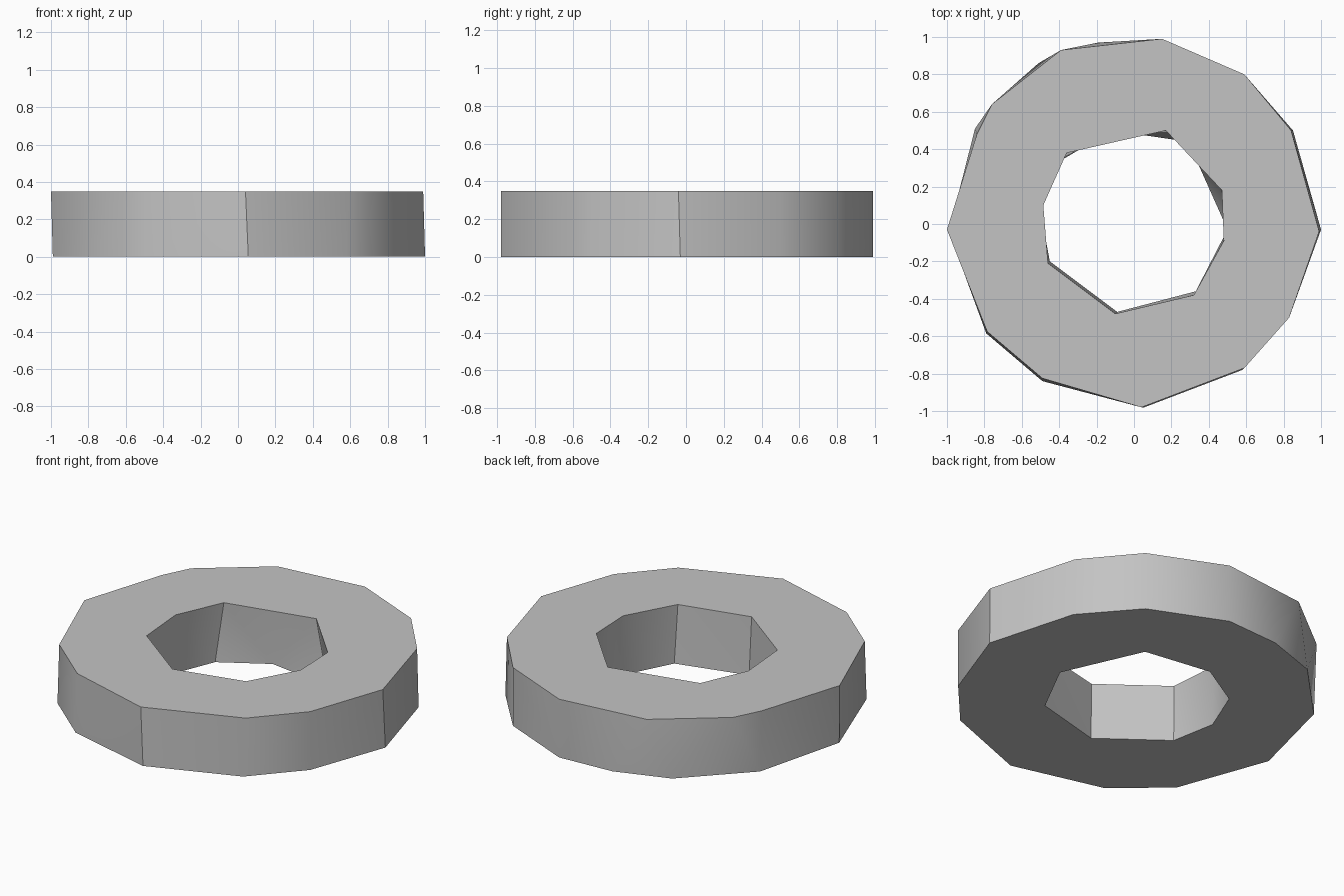
import bpy
import bmesh
import math

default_cube = bpy.data.objects.get("Cube")
if default_cube:
    bpy.data.objects.remove(default_cube, do_unlink=True)

HEIGHT = 0.35

# Hand-hewn outlines of the ring: outer rim and hole, upper and lower
outer_top = [(.15, .99), (.59, .8), (.84, .5), (.99, -.04), (.83, -.5),
             (.59, -.77), (.04, -.98), (-.49, -.825), (-.785, -.575),
             (-1, -.03), (-.84, .48), (-.76, .64), (-.39, .93)]
outer_bottom = [(.15, .99), (.59, .8), (.85, .5), (1, -.03), (.83, -.5),
                (.58, -.78), (.055, -.98), (-.49, -.84), (-.79, -.585),
                (-.99, -.04), (-.85, .51), (-.51, .86), (-.19, .97)]
hole_top = [(.17, .5), (.47, .18), (.48, -.09), (.32, -.38),
            (-.1, -.48), (-.46, -.21), (-.485, .1), (-.36, .38)]
hole_bottom = [(-.12, .5), (.29, .44), (.5, -.03), (.33, -.36),
               (-.09, -.47), (-.45, -.2), (-.5, .07), (-.39, .34)]


def add_loop(bm, outline, z):
    """Closed loop of edges at one height."""
    verts = [bm.verts.new((x, y, z)) for x, y in outline]
    edges = [bm.edges.new((v, verts[i - 1])) for i, v in enumerate(verts)]
    return verts, edges


def add_wall(bm, upper, lower):
    """Faceted wall between two loops of equal length."""
    return [bm.faces.new((upper[i - 1], upper[i], lower[i], lower[i - 1]))
            for i in range(len(upper))]


def make_material(name, colour):
    mat = bpy.data.materials.new(name)
    mat.use_nodes = True
    mat.diffuse_color = colour
    shader = next(n for n in mat.node_tree.nodes if n.type == "BSDF_PRINCIPLED")
    shader.inputs["Base Color"].default_value = colour
    return mat


# Outer wall and hole wall
bm = bmesh.new()
rim_up, rim_up_edges = add_loop(bm, outer_top, HEIGHT)
rim_low, rim_low_edges = add_loop(bm, outer_bottom, 0)
hole_up, hole_up_edges = add_loop(bm, hole_top, HEIGHT)
hole_low, hole_low_edges = add_loop(bm, hole_bottom, 0)
walls = add_wall(bm, rim_up, rim_low) + add_wall(bm, hole_up, hole_low)
bmesh.ops.triangulate(bm, faces=walls, quad_method="SHORT_EDGE")

# Flat upper and lower faces with the hole left open
for edges in (rim_up_edges + hole_up_edges, rim_low_edges + hole_low_edges):
    bmesh.ops.triangle_fill(bm, edges=edges, use_beauty=True)
bmesh.ops.recalc_face_normals(bm, faces=bm.faces[:])

mesh = bpy.data.meshes.new("faceted_ring")
bm.to_mesh(mesh)
bm.free()
mesh.materials.append(make_material("plain grey", (0.55, 0.55, 0.55, 1)))
ring = bpy.data.objects.new("faceted_ring", mesh)
bpy.context.collection.objects.link(ring)

# Soft shading on shallow facets, sharp rims
bpy.ops.object.select_all(action="DESELECT")
ring.select_set(True)
bpy.context.view_layer.objects.active = ring
bpy.ops.object.shade_smooth_by_angle(angle=math.radians(30))
